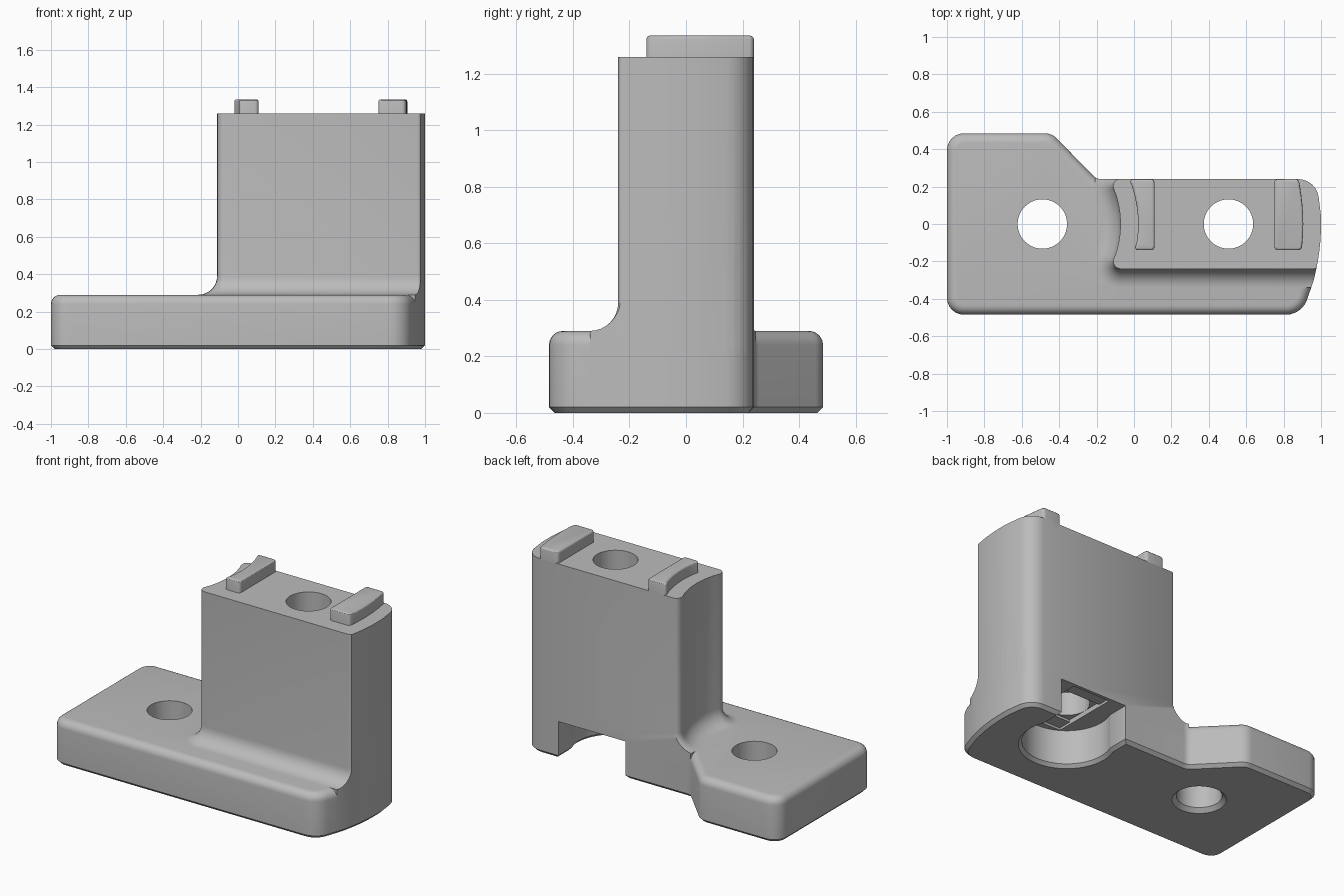
import bpy, bmesh
from math import sin, cos, pi, radians, tan, sqrt
from mathutils import Vector

cube = bpy.data.objects.get("Cube")
if cube:
    bpy.data.objects.remove(cube, do_unlink=True)

grey = bpy.data.materials.new("plain grey")
grey.use_nodes = True
COLOUR = (0.5, 0.5, 0.5, 1)
grey.diffuse_color = COLOUR
grey.node_tree.nodes["Principled BSDF"].inputs["Base Color"].default_value = COLOUR


def rounded(corners, steps=6):
    """Outline from (x, y, radius) corners, anticlockwise."""
    out = []
    for i, (x, y, r) in enumerate(corners):
        p = Vector((x, y))
        if not r:
            out.append(p)
            continue
        a = (Vector(corners[i - 1][:2]) - p).normalized()
        b = (Vector(corners[(i + 1) % len(corners)][:2]) - p).normalized()
        half = a.angle(b) / 2
        centre = p + (a + b).normalized() * r / sin(half)
        start = p + a * r / tan(half) - centre
        end = p + b * r / tan(half) - centre
        for k in range(steps + 1):
            t = k / steps
            ang = pi - 2 * half
            v = (start * sin((1 - t) * ang) + end * sin(t * ang)) / sin(ang)
            out.append(centre + v)
    return out


def offset(points, d):
    """Move an anticlockwise outline outwards by d."""
    out = []
    for i, p in enumerate(points):
        e = (p - points[i - 1]).normalized()
        f = (points[(i + 1) % len(points)] - p).normalized()
        m, n = Vector((e.y, -e.x)), Vector((f.y, -f.x))
        out.append(p + (m + n) * d / (1 + m.dot(n)))
    return out


def loft(name, points, layers):
    """Stack an outline in (z, offset) layers and cap the ends."""
    bm = bmesh.new()
    rings = [[bm.verts.new((p.x, p.y, z)) for p in offset(points, d)] for z, d in layers]
    n = len(points)
    for low, high in zip(rings, rings[1:]):
        for i in range(n):
            j = (i + 1) % n
            bm.faces.new((low[i], low[j], high[j], high[i]))
    bm.faces.new(rings[0][::-1])
    bm.faces.new(rings[-1])
    mesh = bpy.data.meshes.new(name)
    bm.to_mesh(mesh)
    bm.free()
    ob = bpy.data.objects.new(name, mesh)
    bpy.context.collection.objects.link(ob)
    mesh.materials.append(grey)
    return ob


def activate(ob):
    bpy.ops.object.select_all(action='DESELECT')
    ob.select_set(True)
    bpy.context.view_layer.objects.active = ob


def combine(ob, other, operation):
    other.hide_render = True
    mod = ob.modifiers.new("combine", 'BOOLEAN')
    mod.operation, mod.object, mod.solver = operation, other, 'EXACT'
    activate(ob)
    bpy.ops.object.modifier_apply(modifier=mod.name)
    bpy.data.objects.remove(other, do_unlink=True)


def circle(x, y, r, n=64):
    return [Vector((x + r * cos(2 * pi * i / n), y + r * sin(2 * pi * i / n))) for i in range(n)]


def rect(x0, x1, y0, y1):
    return rounded([(x0, y0, 0), (x1, y0, 0), (x1, y1, 0), (x0, y1, 0)])


def bulge(x, y):
    """Gently curved right end."""
    return x - y * y / 2.3


BASE, TOP, BACK = 0.29, 1.26, 0.24
HOLE_X, HOLE_R = 0.505, 0.132

# Foot plate outline, with the curved end on the right
foot_outline = rounded(
    [(-1, -0.485, 0.09), (bulge(1, 0.485), -0.485, 0.12)]
    + [(bulge(1, y / 20), y / 20, 0) for y in range(-6, 2)]
    + [(0.975, BACK, 0.11), (-0.2, BACK, 0.06), (-0.44, 0.485, 0.09), (-1, 0.485, 0.09)])

# Foot plate with chamfered bottom and rounded top edge
R = 0.05
layers = [(0, -0.02), (0.02, 0)]
layers += [(BASE - R + R * sin(a * pi / 12), R * cos(a * pi / 12) - R) for a in range(7)]
body = loft("bracket_body", foot_outline, layers)

# Tower with a hollow left face, flaring into the plate
tower_outline = rounded(
    [(-0.13, -BACK, 0.04), (0.98, -BACK, 0.025)]
    + [(bulge(1.004, y / 20), y / 20, 0) for y in range(-3, 4)]
    + [(0.99, BACK + 0.003, 0), (-0.13, BACK + 0.003, 0.04)]
    + [(-0.072 - (y / 20) ** 2, y / 20, 0) for y in range(3, -4, -1)])
F = 0.1
layers = [(0.18, F)]
layers += [(BASE + F - F * cos(a * pi / 16), F - F * sin(a * pi / 16)) for a in range(9)]
layers.append((TOP, 0))
tower = loft("tower", tower_outline, layers)
combine(tower, loft("trim", foot_outline, [(0.1, 0), (TOP + 0.1, 0)]), 'INTERSECT')
combine(body, tower, 'UNION')

# Screw holes, with a countersunk edge under the plate hole
for x in (-0.49, HOLE_X):
    combine(body, loft("hole", circle(x, 0, HOLE_R),
                       [(-0.02, 0.045), (0.025, 0), (1.5, 0)]), 'DIFFERENCE')

# Recess below the tower, open to the back, with a stepped ceiling
recess_layers = [(-0.02, 0.04), (0.02, 0), (0.24, 0)]
combine(body, loft("recess", circle(HOLE_X, 0, 0.26), recess_layers), 'DIFFERENCE')
combine(body, loft("slot", rect(HOLE_X - 0.24, HOLE_X + 0.24, 0, 0.5), recess_layers), 'DIFFERENCE')
for depth, half in ((0.255, 0.22), (0.27, HOLE_R)):
    step = rect(HOLE_X - HOLE_R, HOLE_X + HOLE_R, -half, half)
    combine(body, loft("step", step, [(0.2, 0), (depth, 0)]), 'DIFFERENCE')

# Locating tabs on top, following the curved ends
left_tab = rounded(
    [(0.0, -0.14, 0.015), (0.11, -0.14, 0.02), (0.11, BACK, 0.02), (-0.028, BACK, 0.015)]
    + [(0.022 - 0.8 * (y / 20) ** 2, y / 20, 0) for y in range(4, -3, -1)])
right_tab = rounded(
    [(0.75, -0.14, 0.02), (0.895, -0.14, 0.02)]
    + [(bulge(0.905, y / 20), y / 20, 0) for y in range(-2, 5)]
    + [(0.88, BACK, 0.02), (0.75, BACK, 0.02)])
E = 0.012
tab_layers = [(TOP - 0.03, 0)]
tab_layers += [(1.335 - E + E * sin(a * pi / 6), E * cos(a * pi / 6) - E) for a in range(4)]
parts = [body, loft("left_tab", left_tab, tab_layers), loft("right_tab", right_tab, tab_layers)]

for ob in parts:
    activate(ob)
    bpy.ops.object.shade_smooth_by_angle(angle=radians(30))
